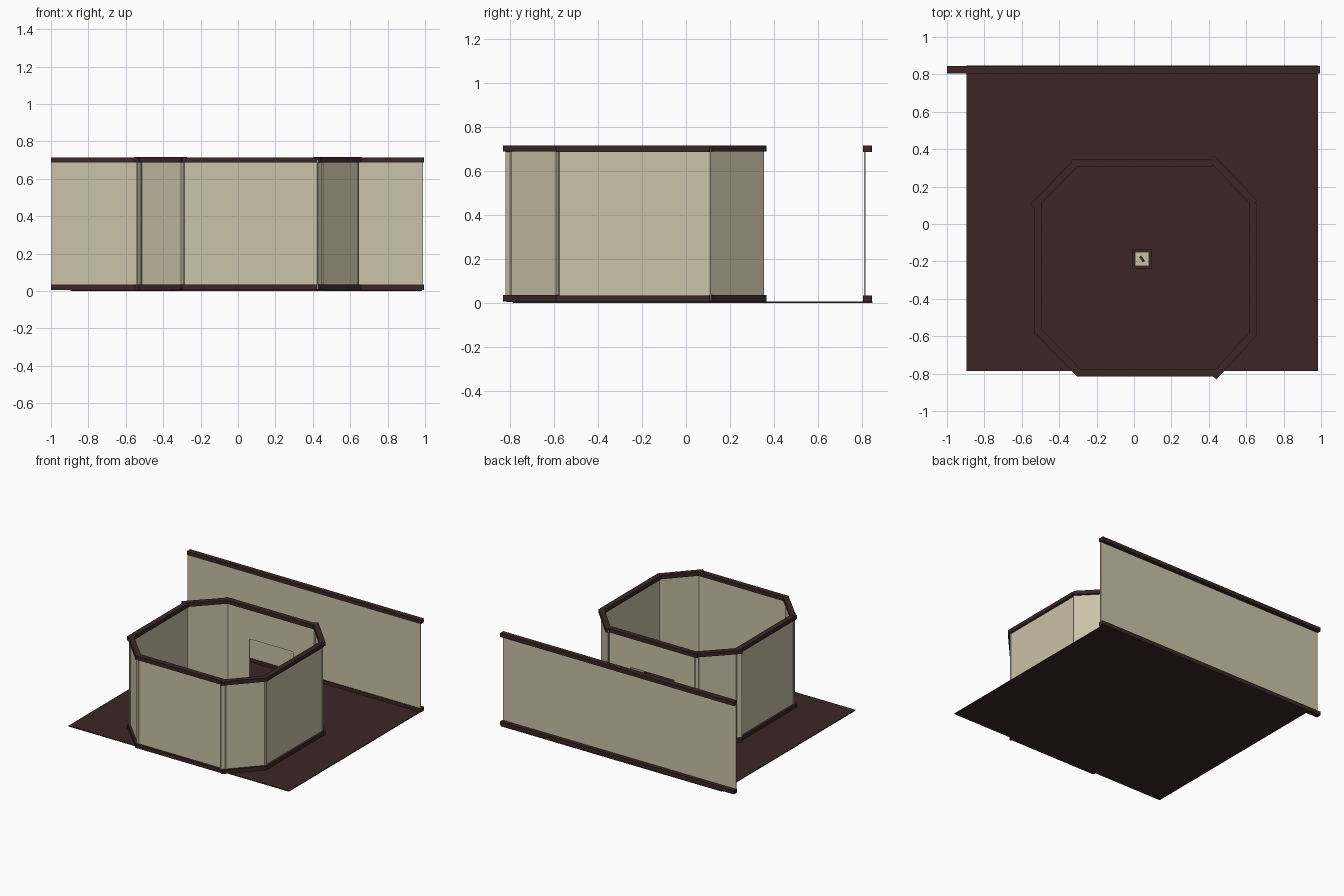
import bpy
import math

if "Cube" in bpy.data.objects:
    bpy.data.objects.remove(bpy.data.objects["Cube"])


def material(name, rgb):
    m = bpy.data.materials.new(name)
    m.diffuse_color = (*rgb, 1)
    m.use_nodes = True
    m.node_tree.nodes["Principled BSDF"].inputs["Base Color"].default_value = m.diffuse_color
    return m


plaster = material("plaster beige", (0.60, 0.54, 0.39))
wood = material("dark wood", (0.045, 0.019, 0.020))


def box(name, lo, hi, mat):
    """Axis-aligned box between two corners."""
    bpy.ops.mesh.primitive_cube_add(size=1)
    o = bpy.context.object
    o.name = name
    o.location = [(a + b) / 2 for a, b in zip(lo, hi)]
    o.scale = [b - a for a, b in zip(lo, hi)]
    o.data.materials.append(mat)
    return o


def plank(name, a, b, z0, z1, thick, mat):
    """Upright board running between two plan points."""
    dx, dy = b[0] - a[0], b[1] - a[1]
    o = box(name, (0, 0, z0), (math.hypot(dx, dy), thick, z1), mat)
    o.location = ((a[0] + b[0]) / 2, (a[1] + b[1]) / 2, (z0 + z1) / 2)
    o.rotation_euler.z = math.atan2(dy, dx)
    return o


TOP, BASE, TRIM_H, TRIM_W, WALL_T = 0.715, 0.005, 0.029, 0.04, 0.006

# Floor
box("floor", (-0.895, -0.787, 0), (0.985, 0.847, 0.006), wood)

# Free-standing wall at the back
box("back_screen_wall", (-0.997, 0.809, 0.01), (0.988, 0.815, 0.70), plaster)
for part, z in (("bottom", BASE), ("top", TOP - TRIM_H)):
    box("back_screen_trim_" + part, (-1, 0.805, z), (0.995, 0.845, z + TRIM_H), wood)

# Eight-sided room: closed walls, boards overlap at the corners
walls = {
    "front": ((-0.305, -0.796), (0.455, -0.796)),
    "front_right": ((0.425, -0.818), (0.645, -0.578)),
    "right": ((0.638, -0.59), (0.638, 0.11)),
    "back_right": ((0.645, 0.11), (0.415, 0.352)),
    "back_left": ((-0.305, 0.332), (-0.54, 0.092)),
    "left": ((-0.515, 0.125), (-0.515, -0.59)),
    "front_left": ((-0.52, -0.565), (-0.287, -0.803)),
}
for name, (a, b) in walls.items():
    lift = 0.001 if "_" in name else 0
    plank("wall_" + name, a, b, 0.01, 0.70, WALL_T, plaster)
    plank("base_trim_" + name, a, b, BASE + lift, BASE + TRIM_H + lift, TRIM_W, wood)
    plank("top_trim_" + name, a, b, TOP - TRIM_H + lift, TOP + lift, TRIM_W, wood)

# Rear wall with a doorway
Y, X0, X1, D0, D1, DH = 0.326, -0.335, 0.42, -0.13, 0.245, 0.455
for side, l, r in (("left", X0, D0), ("right", D1, X1)):
    plank("door_wall_" + side, (l, Y), (r, Y), 0.006, DH, WALL_T, plaster)
    plank("door_base_trim_" + side, (l, Y), (r, Y), BASE, BASE + TRIM_H, TRIM_W, wood)
plank("door_wall_above", (X0, Y), (X1, Y), DH, 0.70, WALL_T, plaster)
plank("top_trim_back", (X0, Y), (X1, Y), TOP - TRIM_H, TOP, TRIM_W, wood)

# Small pedestal in the middle of the room
CX, CY = 0.043, -0.187
for name, h, z0, z1, mat in (
    ("pedestal_base", 0.052, 0.006, 0.035, wood),
    ("pedestal_shaft", 0.038, 0.035, 0.22, plaster),
):
    box(name, (CX - h, CY - h, z0), (CX + h, CY + h, z1), mat)
mark = box("pedestal_mark", (0, 0, 0.22), (0.036, 0.014, 0.225), wood)
mark.location = (CX, CY, 0.2225)
mark.rotation_euler.z = math.radians(-55)
